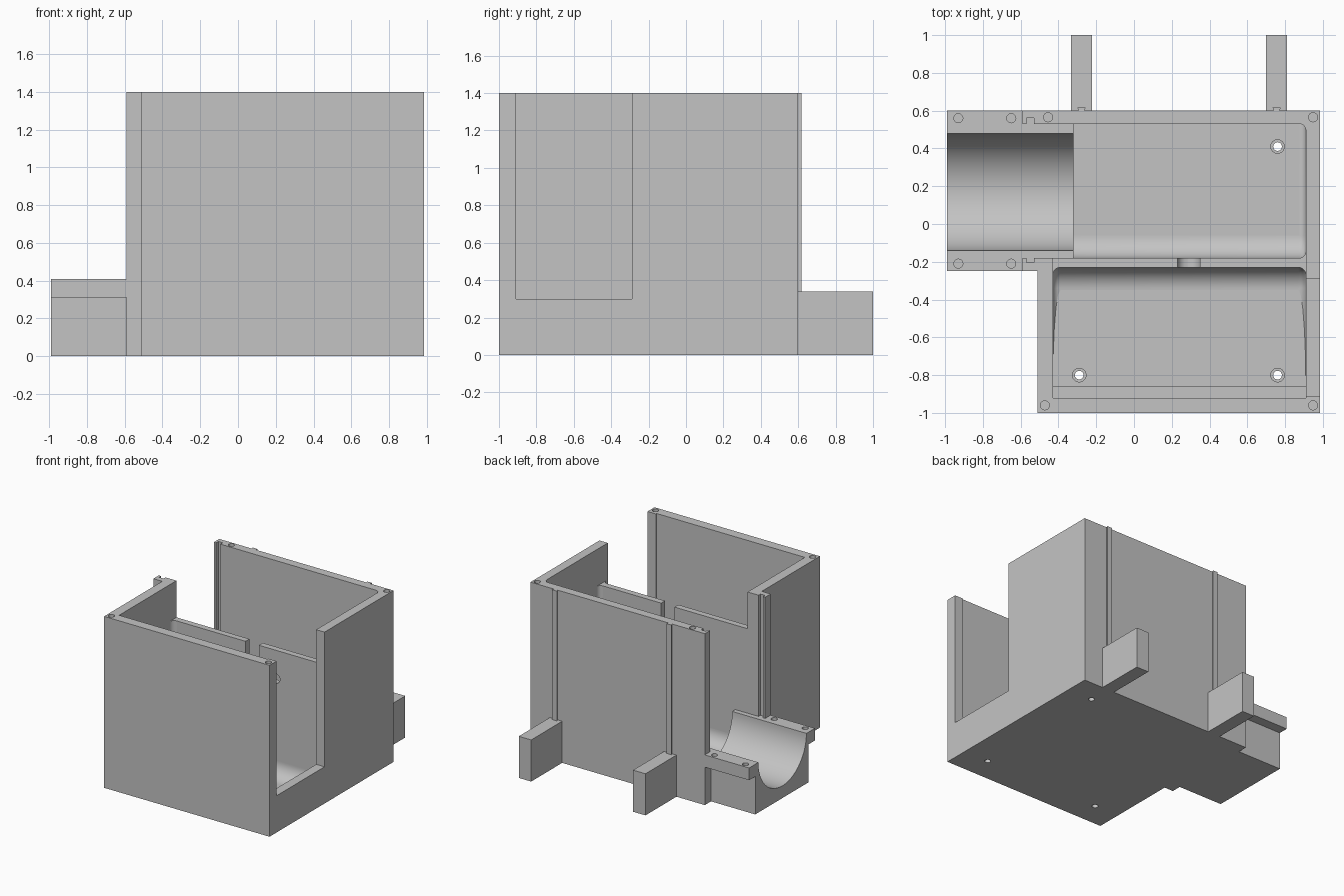
import bpy, bmesh, math
from mathutils import Vector

cube = bpy.data.objects.get("Cube")
if cube:
    bpy.data.objects.remove(cube)

# One plain grey for every part
grey = bpy.data.materials.new("light_grey")
grey.use_nodes = True
COLOUR = (0.55, 0.55, 0.55, 1)
grey.diffuse_color = COLOUR
grey.node_tree.nodes["Principled BSDF"].inputs["Base Color"].default_value = COLOUR

HEIGHT, TOP, FLOOR, LEDGE = 1.4, 1.5, 0.08, 0.41


def prism(name, points, lo, hi, axis="z", bevel=None, radius=0.04):
    """Extrude a 2D outline along z (x, y points) or x (y, z points)."""
    bm = bmesh.new()
    place = (lambda p, h: (p[0], p[1], h)) if axis == "z" else (lambda p, h: (h, p[0], p[1]))
    face = bm.faces.new([bm.verts.new(place(p, lo)) for p in points])
    out = bmesh.ops.extrude_face_region(bm, geom=[face])
    shift = Vector(place((0, 0), hi - lo))
    bmesh.ops.translate(bm, vec=shift, verts=[v for v in out["geom"] if isinstance(v, bmesh.types.BMVert)])
    bmesh.ops.recalc_face_normals(bm, faces=bm.faces)
    if bevel:
        edges = [e for e in bm.edges if bevel(e.verts[0].co, e.verts[1].co)]
        bmesh.ops.bevel(bm, geom=edges, offset=radius, segments=5, profile=0.5, affect="EDGES")
    mesh = bpy.data.meshes.new(name)
    bm.to_mesh(mesh)
    bm.free()
    mesh.materials.append(grey)
    obj = bpy.data.objects.new(name, mesh)
    bpy.context.collection.objects.link(obj)
    return obj


def box(name, x0, x1, y0, y1, z0, z1):
    return prism(name, [(x0, y0), (x1, y0), (x1, y1), (x0, y1)], z0, z1)


def arc(cx, cy, r, start, end, n=16):
    angles = [math.radians(start + (end - start) * i / n) for i in range(n + 1)]
    return [(cx + r * math.cos(a), cy + r * math.sin(a)) for a in angles]


def hole(x, y, r, z0, z1):
    return prism("hole_cutter", arc(x, y, r, 0, 345, 23), z0, z1)


def cut(target, cutters):
    for cutter in cutters:
        mod = target.modifiers.new("cut", "BOOLEAN")
        mod.operation, mod.solver, mod.object = "DIFFERENCE", "EXACT", cutter
        bpy.context.view_layer.update()
        graph = bpy.context.evaluated_depsgraph_get()
        result = bpy.data.meshes.new_from_object(target.evaluated_get(graph))
        target.modifiers.clear()
        target.data = result
        bpy.data.objects.remove(cutter)


def trough_cutter():
    return prism("trough_cutter", arc(0.17, LEDGE, 0.31, 180, 360, 40) + [(0.48, 0.6), (-0.14, 0.6)],
                 -1.1, -0.3, "x")


# Housing with its tall corner column
housing = prism("housing", [(-0.51, -1), (0.985, -1), (0.985, 0.6), (-0.59, 0.6),
                            (-0.59, -0.25), (-0.51, -0.25)], 0, HEIGHT)

# Front and rear compartments, filleted against the partition
front_pocket = prism(
    "front_pocket_cutter",
    [(-0.92, TOP), (-0.92, 0.2), (-0.86, 0.2), (-0.86, FLOOR)]
    + arc(-0.35, FLOOR + 0.12, 0.12, -90, 0) + [(-0.23, TOP)], -0.43, 0.91, "x",
    bevel=lambda a, b: abs(a.x - b.x) < 0.001 and min(a.y, b.y) > -0.36)
rear_pocket = prism(
    "rear_pocket_cutter",
    [(0.53, TOP), (0.53, FLOOR)] + arc(-0.06, FLOOR + 0.12, 0.12, 270, 180) + [(-0.18, TOP)],
    -0.32, 0.91, "x",
    bevel=lambda a, b: min(a.x, b.x) > 0.9 and min(a.z, b.z) < TOP - 0.1, radius=0.035)
cut(housing, [
    front_pocket, rear_pocket,
    box("partition_top_cutter", -0.43, 0.91, -0.3, -0.1, 1.1, TOP),
    box("side_opening_cutter", -0.7, -0.3, -0.18, 0.53, LEDGE, TOP),
    box("side_window_cutter", 0.86, 1.1, -0.91, -0.29, 0.3, TOP),
    box("groove_cutter", -0.57, -0.53, 0.5, 0.56, LEDGE, TOP),
    box("groove_cutter", -0.57, -0.53, -0.205, -0.15, LEDGE, TOP),
    trough_cutter(),
])

# Round-bottomed cable slot and small hole in the partition
slot = prism("slot_cutter", [(-0.26, 0.66), (-0.15, 0.66), (-0.15, TOP), (-0.26, TOP)], 0.23, 0.35, "x",
             bevel=lambda a, b: max(a.z, b.z) < 0.7 and abs(a.y - b.y) > 0.05, radius=0.055)
port = prism("port_cutter", arc(0, 0, 0.04, 0, 345, 23), -0.07, 0.07)
port.rotation_euler.x = math.pi / 2
port.location = (0.5, -0.2, 0.87)
cut(housing, [slot, port])

# Screw holes in the floor, with counterbores, and blind holes in the rim
for x, y in ((0.76, 0.41), (0.76, -0.8), (-0.29, -0.8)):
    cut(housing, [hole(x, y, 0.036, 0.04, 0.15), hole(x, y, 0.023, -0.1, 0.1)])
cut(housing, [hole(x, y, 0.024, 1.2, TOP)
              for x, y in ((-0.455, 0.565), (0.948, 0.565), (-0.472, -0.96), (0.948, -0.96))])

# Trough mount: T-shaped section with overhanging flanges
mount = prism("trough_mount", [(-0.17, 0), (0.52, 0), (0.52, 0.31), (0.6, 0.31),
                               (0.6, LEDGE), (-0.25, LEDGE), (-0.25, 0.31), (-0.17, 0.31)],
              -0.99, -0.59, "x")
cut(mount, [trough_cutter()])
cut(mount, [hole(x, y, 0.024, 0.34, 0.5) for x in (-0.93, -0.65) for y in (-0.21, 0.56)])

# Rear brackets with dovetail rails above them
parts = [housing, mount]
for side, x in (("right", -0.278), ("left", 0.755)):
    parts.append(box(side + "_rear_bracket", x - 0.056, x + 0.056, 0.6, 1, 0, 0.34))
    parts.append(prism(side + "_rear_rail", [(x - 0.014, 0.595), (x + 0.014, 0.595),
                                             (x + 0.022, 0.618), (x - 0.022, 0.618)], 0.34, HEIGHT))

# Smooth only the curved faces
for obj in parts:
    bpy.ops.object.select_all(action="DESELECT")
    obj.select_set(True)
    bpy.context.view_layer.objects.active = obj
    bpy.ops.object.shade_smooth_by_angle(angle=math.radians(30))
    for face in obj.data.polygons:
        if max(abs(c) for c in face.normal) > 0.9999:
            face.use_smooth = False
